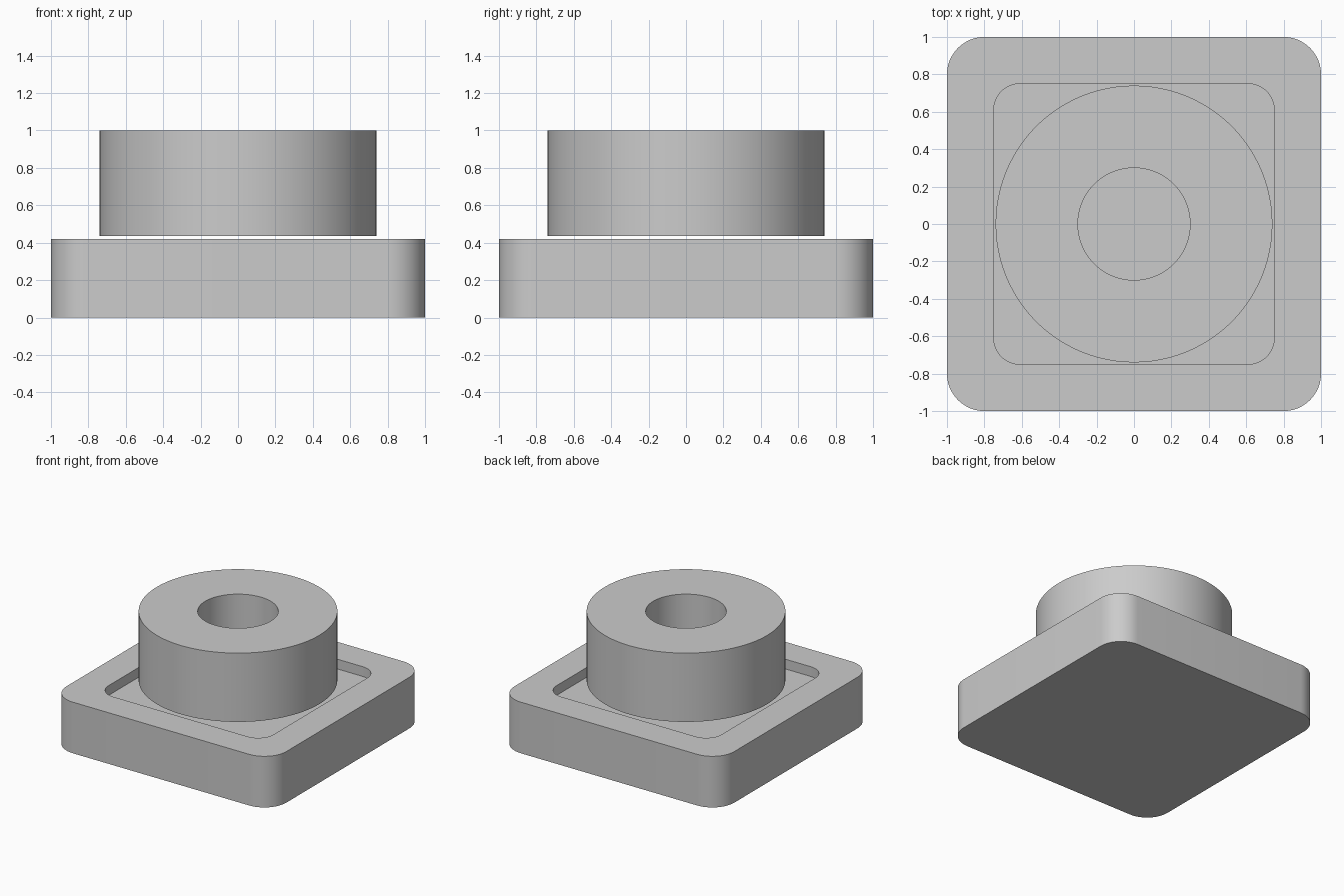
import bpy, bmesh, math

if "Cube" in bpy.data.objects:
    bpy.data.objects.remove(bpy.data.objects["Cube"])

grey = bpy.data.materials.new("light grey")
grey.diffuse_color = (0.6, 0.6, 0.6, 1)
grey.use_nodes = True
grey.node_tree.nodes["Principled BSDF"].inputs["Base Color"].default_value = grey.diffuse_color


def rounded_square(half, radius, z, steps=12):
    """Loop of points around a square with rounded corners."""
    points = []
    for corner in range(4):
        mid = math.radians(45 + 90 * corner)
        cx = math.copysign(half - radius, math.cos(mid))
        cy = math.copysign(half - radius, math.sin(mid))
        for i in range(steps + 1):
            a = math.radians(90 * corner + 90 * i / steps)
            points.append((cx + radius * math.cos(a), cy + radius * math.sin(a), z))
    return points


def circle(radius, z, sides=96):
    return [(radius * math.cos(math.tau * i / sides),
             radius * math.sin(math.tau * i / sides), z) for i in range(sides)]


def loft(name, loops, closed=False):
    """Join successive loops; cap the ends, or close the last onto the first."""
    bm = bmesh.new()
    rings = [[bm.verts.new(p) for p in loop] for loop in loops]
    pairs = list(zip(rings, rings[1:]))
    if closed:
        pairs.append((rings[-1], rings[0]))
    else:
        bm.faces.new(rings[0])
        bm.faces.new(rings[-1])
    for low, high in pairs:
        n = len(low)
        for i in range(n):
            j = (i + 1) % n
            bm.faces.new((low[i], low[j], high[j], high[i]))
    bmesh.ops.recalc_face_normals(bm, faces=bm.faces[:])
    mesh = bpy.data.meshes.new(name)
    bm.to_mesh(mesh)
    bm.free()
    mesh.materials.append(grey)
    obj = bpy.data.objects.new(name, mesh)
    bpy.context.collection.objects.link(obj)
    bpy.ops.object.select_all(action='DESELECT')
    obj.select_set(True)
    bpy.context.view_layer.objects.active = obj
    bpy.ops.object.shade_smooth_by_angle(angle=math.radians(30))
    return obj


# Square base with a shallow recess in its top
loft("base_tray", [
    rounded_square(1.0, 0.2, 0.0),
    rounded_square(1.0, 0.2, 0.42),
    rounded_square(0.75, 0.14, 0.42),
    rounded_square(0.75, 0.14, 0.34),
])

# Thick ring hovering just above the base
loft("ring", [
    circle(0.74, 0.435),
    circle(0.74, 1.0),
    circle(0.30, 1.0),
    circle(0.30, 0.435),
], closed=True)
